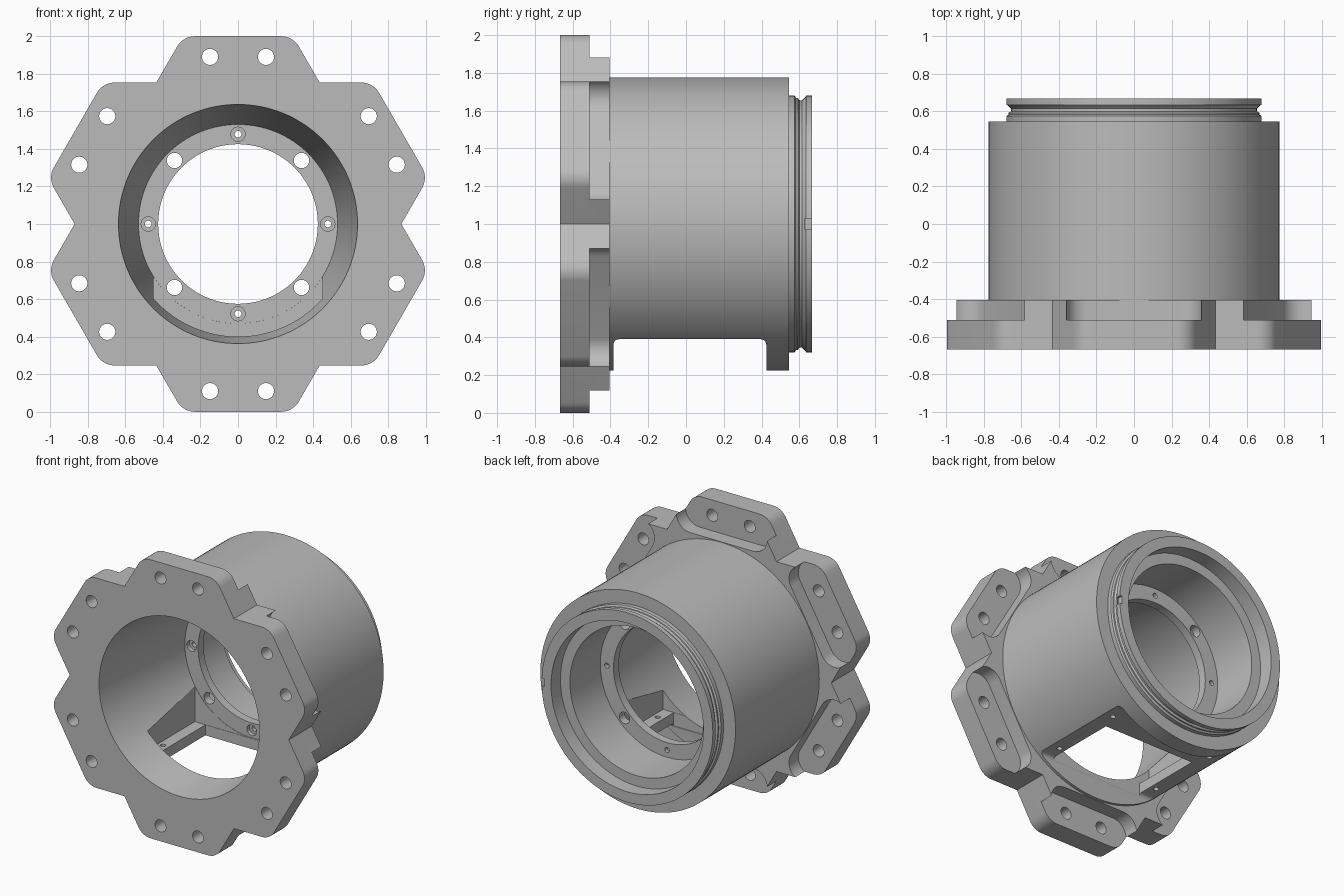
import bpy, bmesh
from math import cos, sin, pi, radians
from mathutils import Matrix

if "Cube" in bpy.data.objects:
    bpy.data.objects.remove(bpy.data.objects["Cube"])

grey = bpy.data.materials.new("machined_grey")
grey.use_nodes = True
COLOUR = (0.5, 0.5, 0.5, 1)
grey.diffuse_color = COLOUR
grey.node_tree.nodes["Principled BSDF"].inputs["Base Color"].default_value = COLOUR
AXIS_Z = 1.0


def finish(bm, name):
    bmesh.ops.translate(bm, vec=(0, 0, AXIS_Z), verts=bm.verts)
    bmesh.ops.recalc_face_normals(bm, faces=bm.faces)
    mesh = bpy.data.meshes.new(name)
    bm.to_mesh(mesh)
    bm.free()
    mesh.materials.append(grey)
    obj = bpy.data.objects.new(name, mesh)
    bpy.context.collection.objects.link(obj)
    return obj


def prism(name, outline, y0, y1):
    """Outline in x and height, extruded along y."""
    bm = bmesh.new()
    face = bm.faces.new([bm.verts.new((x, y0, v)) for x, v in outline])
    ext = bmesh.ops.extrude_face_region(bm, geom=[face])["geom"]
    bmesh.ops.translate(bm, vec=(0, y1 - y0, 0),
                        verts=[g for g in ext if isinstance(g, bmesh.types.BMVert)])
    return finish(bm, name)


def lathe(name, profile, steps=128):
    """Solid of revolution about y from (radius, y) points."""
    bm = bmesh.new()
    verts = [bm.verts.new((r, y, 0)) for r, y in profile]
    edges = [bm.edges.new(pair) for pair in zip(verts, verts[1:])]
    bmesh.ops.spin(bm, geom=verts + edges, cent=(0, 0, 0), axis=(0, 1, 0),
                   angle=2 * pi, steps=steps, use_duplicate=False)
    bmesh.ops.remove_doubles(bm, verts=bm.verts, dist=1e-5)
    return finish(bm, name)


def box(name, half_x, y0, y1, v0, v1, x=0, fillet=0):
    bm = bmesh.new()
    bmesh.ops.create_cube(bm, size=1, matrix=Matrix.LocRotScale(
        (x, (y0 + y1) / 2, (v0 + v1) / 2), None, (2 * half_x, y1 - y0, v1 - v0)))
    if fillet:
        top = [e for e in bm.edges if all(abs(w.co.z - v1) < 1e-4 for w in e.verts)
               and abs(e.verts[0].co.y - e.verts[1].co.y) < 1e-4]
        bmesh.ops.bevel(bm, geom=top, offset=fillet, segments=5, profile=0.5, affect='EDGES')
    return finish(bm, name)


def arc(cx, cv, r, a0, a1, n):
    return [(cx + r * cos(radians(a0 + (a1 - a0) * i / n)),
             cv + r * sin(radians(a0 + (a1 - a0) * i / n))) for i in range(n + 1)]


def circle(cx, cv, r, n=32):
    return arc(cx, cv, r, 0, 360, n)[:-1]


def turn(points, degrees):
    c, s = cos(radians(degrees)), sin(radians(degrees))
    return [(x * c - v * s, x * s + v * c) for x, v in points]


def combine(target, tool, operation='DIFFERENCE'):
    tool.hide_render = True
    mod = target.modifiers.new("combine", 'BOOLEAN')
    mod.operation, mod.solver, mod.object = operation, 'EXACT', tool
    bpy.context.view_layer.objects.active = target
    bpy.ops.object.modifier_apply(modifier=mod.name)
    bpy.data.objects.remove(tool)


# Six-lobed mounting flange
VALLEY, PITCH, CORNER = 0.87, 0.89, 0.11
outline = []
for k in range(6):
    lobe = [(VALLEY * cos(radians(60)), VALLEY * sin(radians(60)))]
    lobe += arc(0.229, PITCH, CORNER, 30, 90, 8) + arc(-0.229, PITCH, CORNER, 90, 150, 8)
    outline += turn(lobe, 60 * k)
body = prism("flanged_housing", outline, -0.667, -0.405)

# Recessed bolt seats on the back of each lobe, with two bolt holes
seat = arc(0.25, PITCH, 0.111, -90, 90, 16) + arc(-0.25, PITCH, 0.111, 90, 270, 16)
for k in range(6):
    combine(body, prism("seat_cutter", turn(seat, 60 * k), -0.51, -0.3))
    for side in (-1, 1):
        hole = turn(circle(side * 0.149, PITCH, 0.043), 60 * k)
        combine(body, prism("bolt_cutter", hole, -0.8, -0.3))

# Barrel and grooved rear neck
combine(body, lathe("barrel", [
    (0, -0.6), (0.775, -0.6), (0.775, 0.545), (0.68, 0.545), (0.68, 0.575),
    (0.668, 0.582), (0.668, 0.592), (0.655, 0.6), (0.655, 0.615), (0.675, 0.634),
    (0.68, 0.634), (0.68, 0.667), (0, 0.667)]), 'UNION')

# Tapered front bore, stepped rear bore and the opening in the web between them
WEB = 0.155
combine(body, lathe("front_bore", [(0, -0.7), (0.641, -0.7), (0.53, WEB), (0, WEB)]))
combine(body, lathe("rear_bore", [(0, 0.215), (0.53, 0.215), (0.53, 0.56),
                                  (0.605, 0.56), (0.605, 0.7), (0, 0.7)]))
combine(body, lathe("web_opening", [(0, 0.1), (0.425, 0.1), (0.425, 0.3), (0, 0.3)]))

# Web holes: counterbored small ones on the axes, plain large ones between
for k in range(4):
    (x, v), = turn([(0.478, 0)], 90 * k)
    combine(body, prism("screw_hole", circle(x, v, 0.018, 20), 0.1, 0.3))
    combine(body, prism("counterbore", circle(x, v, 0.038, 24), 0.1, WEB + 0.03))
    (x, v), = turn([(0.478, 0)], 45 + 90 * k)
    combine(body, prism("web_hole", circle(x, v, 0.041, 24), 0.1, 0.3))

# Underside window: outer flat, inner pocket, opening between the two rails
combine(body, box("outer_flat", 0.7, -0.385, 0.425, -0.9, -0.61, fillet=0.03))
combine(body, box("inner_pocket", 0.45, -0.383, WEB - 0.002, -0.535, -0.2))
combine(body, box("window", 0.365, -0.381, WEB - 0.004, -0.8, -0.4))
for x in (-0.41, 0.41):
    for y in (-0.265, 0.275):
        bm = bmesh.new()
        bmesh.ops.create_cone(bm, cap_ends=True, segments=20, radius1=0.018,
                              radius2=0.018, depth=0.14,
                              matrix=Matrix.Translation((x, y, -0.6)))
        combine(body, finish(bm, "rail_hole"))

# Locating notch on the neck
combine(body, box("neck_notch", 0.03, 0.63, 0.7, -0.03, 0.03, x=0.69))

bpy.ops.object.select_all(action='DESELECT')
body.select_set(True)
bpy.context.view_layer.objects.active = body
bpy.ops.object.shade_smooth_by_angle(angle=radians(25))
